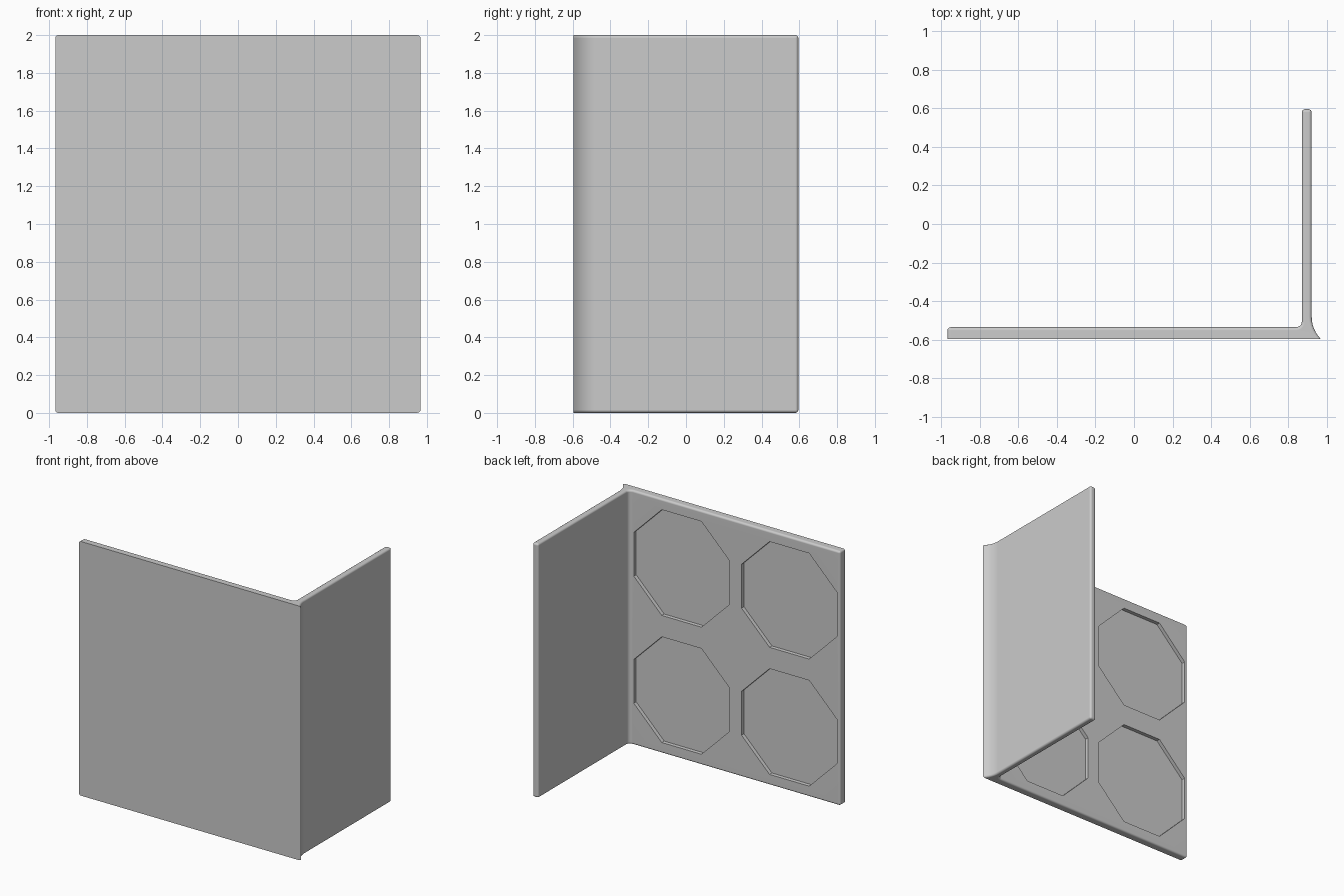
import bpy, bmesh, math

cube = bpy.data.objects.get("Cube")
if cube:
    bpy.data.objects.remove(cube, do_unlink=True)

HEIGHT = 2.0
FRONT, BACK = -0.595, -0.535      # front panel faces
LEFT, RIGHT = -0.967, 0.967
WALL_IN, WALL_OUT, WALL_END = 0.87, 0.921, 0.595
ROUND = 0.016                     # softened edges
POCKET_HALF, POCKET_DEPTH = 0.416, 0.03

grey = bpy.data.materials.new("light grey")
grey.use_nodes = True
colour = (0.6, 0.6, 0.6, 1)
grey.diffuse_color = colour
grey.node_tree.nodes["Principled BSDF"].inputs["Base Color"].default_value = colour


def arc(cx, cy, r, start, end, steps):
    """Points along a circular arc, angles in radians."""
    angles = [start + (end - start) * i / steps for i in range(steps + 1)]
    return [(cx + r * math.cos(a), cy + r * math.sin(a)) for a in angles]


# L-shaped outline with a flared outer corner and a filleted inner corner
flare_w, flare_h, fillet = RIGHT - WALL_OUT, 0.115, 0.03
sweep = 2 * math.atan(flare_w / flare_h)
flare_r = flare_h / math.sin(sweep)
outline = [(LEFT, FRONT)]
outline += arc(WALL_OUT + flare_r, FRONT + flare_h, flare_r, math.pi + sweep, math.pi, 6)
outline += [(WALL_OUT, WALL_END), (WALL_IN, WALL_END)]
outline += arc(WALL_IN - fillet, BACK + fillet, fillet, 0, -math.pi / 2, 5)
outline += [(LEFT, BACK)]

bm = bmesh.new()
base = bm.faces.new([bm.verts.new((x, y, 0)) for x, y in outline])
top = bmesh.ops.extrude_face_region(bm, geom=[base])
bmesh.ops.translate(bm, vec=(0, 0, HEIGHT),
                    verts=[v for v in top["geom"] if isinstance(v, bmesh.types.BMVert)])
if not base.is_valid or len(base.edges[0].link_faces) < 2:
    bm.faces.new([v for v in bm.verts if v.co.z == 0])
bmesh.ops.recalc_face_normals(bm, faces=bm.faces)


def softened(edge):
    a, b = (v.co for v in edge.verts)
    if abs(a.z - b.z) < 0.001:                      # rims, except along the front
        return (a.y + b.y) / 2 > FRONT + 0.001
    free_wall_end = a.y > WALL_END - 0.001
    free_panel_end = a.x < LEFT + 0.001 and a.y > FRONT + 0.001
    return free_wall_end or free_panel_end


bmesh.ops.bevel(bm, geom=[e for e in bm.edges if softened(e)], offset=ROUND,
                offset_type='OFFSET', segments=4, profile=0.5, affect='EDGES',
                clamp_overlap=False)

# Open the back of the front panel, ready for the pockets
back = max((f for f in bm.faces if abs(f.calc_center_median().y - BACK) < 0.001),
           key=lambda f: f.calc_area())
border = list(back.edges)
bmesh.ops.delete(bm, geom=[back], context='FACES_ONLY')


def ring(cx, cz, y):
    """Closed octagon of edges with flat sides up, down, left and right."""
    points = arc(cx, cz, POCKET_HALF / math.cos(math.pi / 8),
                 math.pi / 8, math.pi * 17 / 8, 8)[:-1]
    verts = [bm.verts.new((x, y, z)) for x, z in points]
    return verts, [bm.edges.new((verts[i - 1], verts[i])) for i in range(8)]


# Four octagonal pockets
for cx in (-0.525, 0.413):
    for cz in (0.5, 1.5):
        rim, rim_edges = ring(cx, cz, BACK)
        floor, floor_edges = ring(cx, cz, BACK - POCKET_DEPTH)
        for i in range(8):
            bm.faces.new((rim[i - 1], rim[i], floor[i], floor[i - 1]))
        bm.faces.new(floor)
        border += rim_edges

# Panel surface around the pockets
bmesh.ops.triangle_fill(bm, edges=border, use_beauty=True, normal=(0, 1, 0))
bmesh.ops.recalc_face_normals(bm, faces=bm.faces)

mesh = bpy.data.meshes.new("corner_panel")
bm.to_mesh(mesh)
bm.free()
mesh.materials.append(grey)
stand = bpy.data.objects.new("corner_panel", mesh)
bpy.context.collection.objects.link(stand)

# Smooth rounded edges, flat panels
bpy.ops.object.select_all(action='DESELECT')
stand.select_set(True)
bpy.context.view_layer.objects.active = stand
bpy.ops.object.shade_smooth_by_angle(angle=math.radians(30))
weighted = stand.modifiers.new("flat_panels", 'WEIGHTED_NORMAL')
weighted.keep_sharp = True
